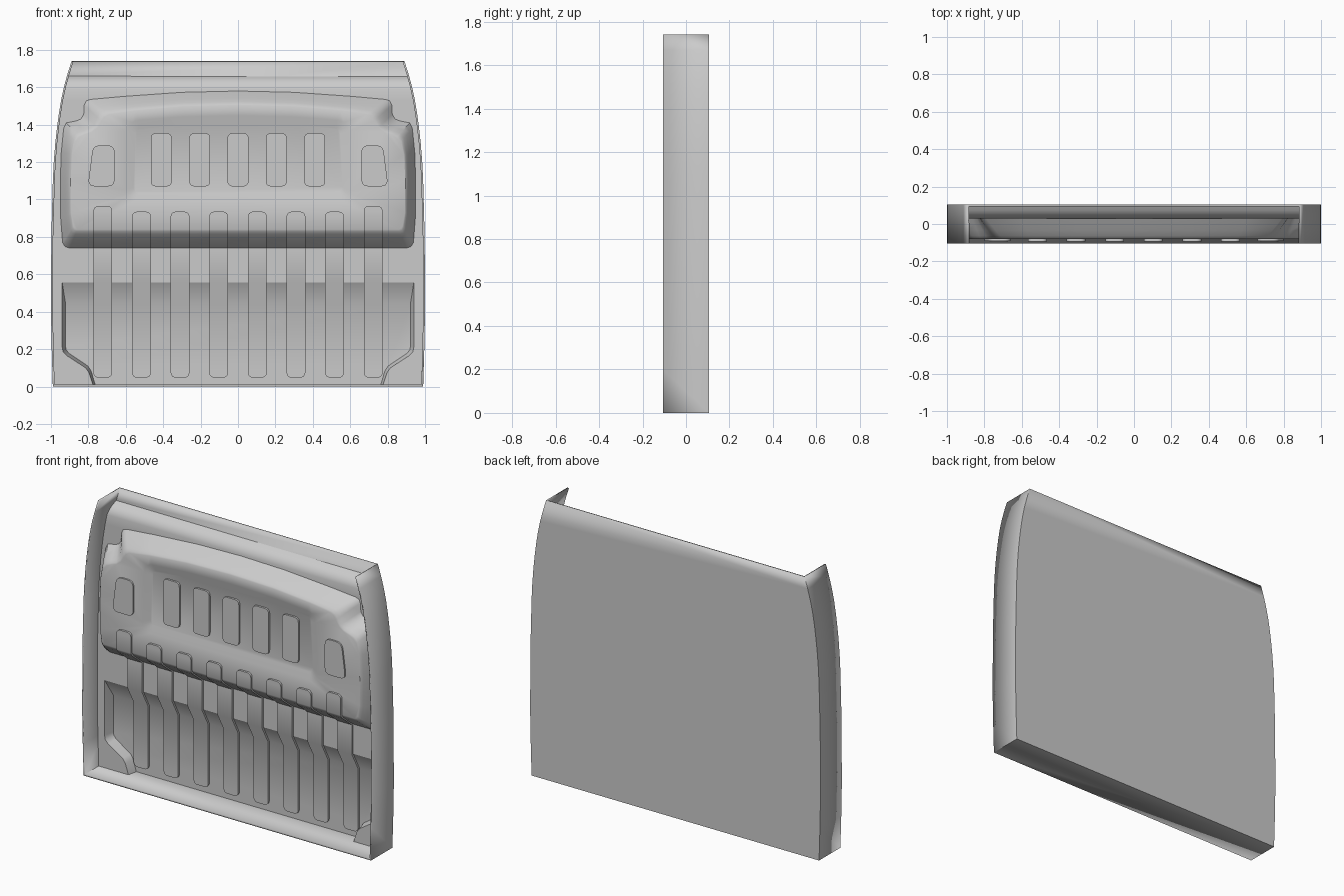
import bpy, bmesh
from mathutils import Vector

if "Cube" in bpy.data.objects:
    bpy.data.objects.remove(bpy.data.objects["Cube"])

# half width of the panel at heights z
EDGE = [(0, .99), (.2, .996), (.4, 1), (.8, .998), (1.1, .99), (1.2, .985), (1.3, .977), (1.38, .968),
        (1.45, .959), (1.53, .946), (1.6, .931), (1.67, .912), (1.74, .89)]
BASE, DEEP, FRONT, SINK = .03, .09, -.08, .02
# depth of the sheet along z where the ribs run
RIB_DEPTH = [(0, DEEP), (.445, DEEP), (.555, BASE), (.74, BASE), (.815, -.063), (.83, -.075), (.84, FRONT), (2, FRONT)]


def lerp(table, z):
    for (a, u), (b, v) in zip(table, table[1:]):
        if a <= z <= b:
            return u + (v - u) * (z - a) / (b - a)
    return table[-1][1]


def finish(bm, name, angle=30):
    bmesh.ops.remove_doubles(bm, verts=bm.verts, dist=1e-5)
    bmesh.ops.recalc_face_normals(bm, faces=bm.faces)
    me = bpy.data.meshes.new(name)
    bm.to_mesh(me)
    bm.free()
    ob = bpy.data.objects.new(name, me)
    bpy.context.collection.objects.link(ob)
    bpy.ops.object.select_all(action='DESELECT')
    bpy.context.view_layer.objects.active = ob
    ob.select_set(True)
    bpy.ops.object.shade_smooth_by_angle(angle=angle * 3.14159 / 180)
    return ob


def rounded(pts, r, n=5):
    out = []
    for i, p in enumerate(pts):
        p, a, b = Vector(p), Vector(pts[i - 1]), Vector(pts[(i + 1) % len(pts)])
        s = p + (a - p).normalized() * min(r, (a - p).length / 2)
        e = p + (b - p).normalized() * min(r, (b - p).length / 2)
        for k in range(n + 1):
            t = k / n
            out.append(s * (1 - t) ** 2 + p * 2 * t * (1 - t) + e * t * t)
    return out


def loop(bm, pts, y):
    return [bm.verts.new((p[0], y, p[1])) for p in pts]


def bridge(bm, a, b, closed=True):
    for i in range(len(a) if closed else len(a) - 1):
        j = (i + 1) % len(a)
        bm.faces.new((a[i], a[j], b[j], b[i]))


def mirrored(half):
    return half + [(-x, z) for x, z in reversed(half) if x > 1e-6]


def skirt(bm, depth):
    edges = [e for e in bm.edges if e.is_boundary]
    r = bmesh.ops.extrude_edge_only(bm, edges=edges)
    for v in r['geom']:
        if isinstance(v, bmesh.types.BMVert):
            v.co.y += depth


# outer tray: back sheet, two curved sides and the floor, open at the top
bm = bmesh.new()
right = [(w, z) for z, w in EDGE]
path = [(-x, z) for x, z in reversed(right)] + right
back, rim = loop(bm, path, .105), loop(bm, path, -.105)
bm.faces.new(back)
bridge(bm, back, rim, closed=False)
tray = finish(bm, "outer_tray", 25)
mod = tray.modifiers.new("thickness", 'SOLIDIFY')
mod.thickness, mod.offset, mod.use_even_offset = .01, -1, True
# the recalculated normals of an open tray must face outward
if max(tray.data.polygons, key=lambda f: f.area).normal.y < 0:
    tray.data.flip_normals()

# base sheet with the rounded upper ledge
bm = bmesh.new()
rows = [(1.66, .097), (1.648, .073), (1.635, .055), (1.615, .039), (1.59, BASE)]
rows += [(z, BASE) for z in (1.53, 1.45, 1.38, 1.3, 1.2, 1.1, .8, .555)]
prev = None
for z, y in rows:
    w = lerp(EDGE, z) - .006
    cur = [bm.verts.new((s * w, y, z)) for s in (-1, 1)]
    if prev:
        bm.faces.new((prev[0], prev[1], cur[1], cur[0]))
    prev = cur
# lower recess with stepped bottom corners
opening = [(.94, .555), (.94, .21), (.935, .185), (.915, .165), (.815, .1), (.797, .075), (.775, .008)]
inner = [(.922, .445), (.922, .215), (.918, .195), (.903, .177), (.803, .11), (.785, .083), (.763, .008)]
for s in (-1, 1):
    wall = [(lerp(EDGE, z) - .006, z) for z in (.008, .2, .4, .555)]
    bm.faces.new(loop(bm, [(s * x, z) for x, z in wall + opening], BASE))
full = lambda h: [(-x, z) for x, z in reversed(h)] + h
a, b = loop(bm, full(opening), BASE), loop(bm, full(inner), DEEP)
bridge(bm, a, b, closed=False)
bm.faces.new(b)
finish(bm, "base_sheet")

# large upper bulge, lofted from base outline to front outline
outer = [(0, .74), (.9, .74), (.925, .748), (.938, .77), (.948, .9), (.95, 1.1), (.945, 1.25), (.932, 1.38), (.918, 1.41),
         (.865, 1.42), (.84, 1.43), (.825, 1.455), (.822, 1.505), (.812, 1.527), (.79, 1.535), (.6, 1.552),
         (.3, 1.573), (0, 1.58)]
front = [(0, .84), (.86, .84), (.873, .845), (.88, .86), (.892, .93), (.895, 1.1), (.887, 1.24), (.872, 1.31), (.85, 1.335),
         (.815, 1.35), (.78, 1.362), (.75, 1.385), (.73, 1.42), (.715, 1.44), (.69, 1.455), (.55, 1.475),
         (.3, 1.497), (0, 1.505)]
bm = bmesh.new()
outer, front = mirrored(outer), mirrored(front)
prev = None
for t, h in ((0, 0), (.25, .3), (.5, .58), (.75, .85), (.9, .96), (1, 1)):
    pts = [(p[0] + (q[0] - p[0]) * t, p[1] + (q[1] - p[1]) * t) for p, q in zip(outer, front)]
    cur = loop(bm, pts, BASE + (FRONT - BASE) * h)
    if prev:
        bridge(bm, prev, cur)
    prev = cur
# sunken window panel in the bulge
win_out = rounded([(-.605, .995), (.605, .995), (.585, 1.42), (.3, 1.442), (0, 1.45), (-.3, 1.442), (-.585, 1.42)], .055)
win_in = rounded([(-.56, 1.037), (.56, 1.037), (.545, 1.38), (.3, 1.398), (0, 1.405), (-.3, 1.398), (-.545, 1.38)], .03)
hole, floor = loop(bm, win_out, FRONT), loop(bm, win_in, FRONT + SINK)
bridge(bm, hole, floor)
bm.faces.new(floor)
ring = [bm.edges.get((l[i - 1], l[i])) for l in (prev, hole) for i in range(len(l))]
bmesh.ops.triangle_fill(bm, edges=ring, use_beauty=True, normal=(0, -1, 0))
finish(bm, "upper_bulge", 35)


def pad(name, pts, r, y, height):
    bm = bmesh.new()
    bm.faces.new(loop(bm, rounded(pts, r), y - height))
    skirt(bm, height + .003)
    finish(bm, name)


# five raised slots in the window, and a pad at each side
for i in range(-2, 3):
    x = i * .205
    pad("window_slot", [(x - .056, 1.07), (x + .056, 1.07), (x + .056, 1.355), (x - .056, 1.355)],
        .03, FRONT + SINK, .012)
for s in (-1, 1):
    pad("side_pad", [(s * x, z) for x, z in ((.803, 1.07), (.66, 1.07), (.66, 1.29), (.775, 1.29))], .04, FRONT, .01)

# eight vertical ribs draped over bulge, ledge and recess
for i in range(8):
    x = (i - 3.5) * .2065
    z0, z1, hw, r, h = .048, (.965 if i in (0, 7) else .935), .05, .025, .013
    arc = [(0, .025), (.002, .015), (.0075, .0075), (.015, .002), (.025, 0)]
    rows = [(z0 + d, hw - c) for d, c in arc]
    rows += [(z, hw) for z, _ in RIB_DEPTH[1:-1]]
    rows += [(z1 - d, hw - c) for d, c in reversed(arc)]
    bm = bmesh.new()
    prev = None
    for z, w in rows:
        y = lerp(RIB_DEPTH, z) - h
        cur = [bm.verts.new((x + s * w, y, z)) for s in (-1, 1)]
        if prev:
            bm.faces.new((prev[0], prev[1], cur[1], cur[0]))
        prev = cur
    skirt(bm, h + .003)
    finish(bm, "vertical_rib")
